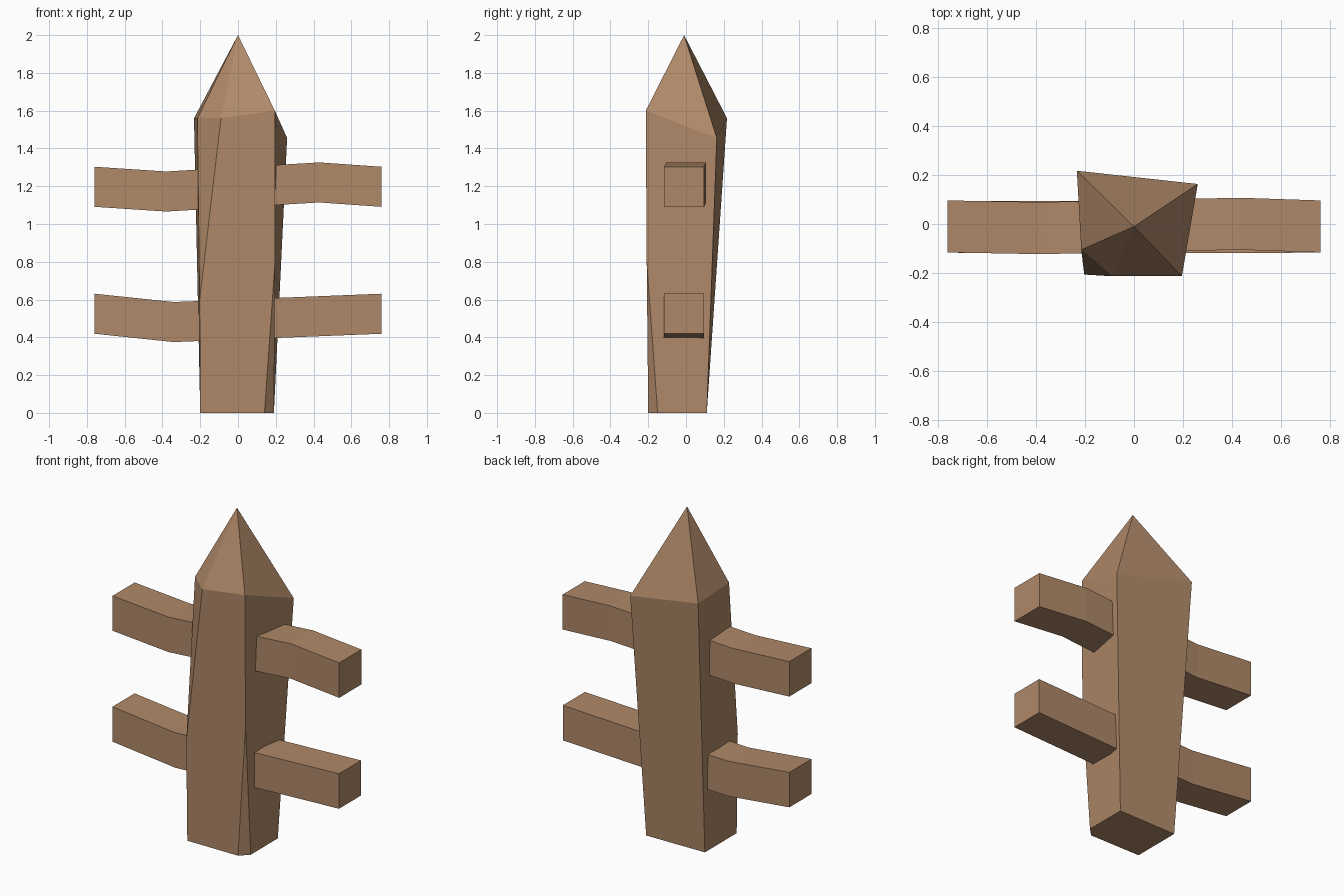
import bpy, bmesh

if "Cube" in bpy.data.objects:
    bpy.data.objects.remove(bpy.data.objects["Cube"])

wood = bpy.data.materials.new("wood")
wood.diffuse_color = (0.43, 0.25, 0.14, 1)
wood.use_nodes = True
wood.node_tree.nodes["Principled BSDF"].inputs["Base Color"].default_value = wood.diffuse_color


def make(name, verts, faces):
    mesh = bpy.data.meshes.new(name)
    mesh.from_pydata(verts, [], faces)
    bm = bmesh.new()
    bm.from_mesh(mesh)
    bmesh.ops.recalc_face_normals(bm, faces=bm.faces)
    bm.to_mesh(mesh)
    bm.free()
    mesh.materials.append(wood)
    obj = bpy.data.objects.new(name, mesh)
    bpy.context.collection.objects.link(obj)
    return obj


# Pointed post: rough-hewn, with two long tapering corner cuts
base = [(-.2, -.2, 0), (.14, -.2, 0), (.19, -.15, 0), (.19, .11, 0), (-.2, .105, 0)]
shoulder = [(-.215, -.105, 1.56), (-.09, -.213, 1.56), (.195, -.213, 1.6),
            (.26, .163, 1.455), (-.233, .217, 1.56)]
cut_ends = [(-.203, -.206, .6), (.196, -.208, .8)]
tip = [(0, -.01, 2)]
faces = [(4, 3, 2, 1, 0),
         (0, 1, 11, 7, 6, 10),      # front
         (1, 2, 11),                # lower right cut
         (2, 3, 8, 7, 11),          # right
         (3, 4, 9, 8),              # back
         (4, 0, 10, 5, 9),          # left
         (10, 6, 5)]                # upper left cut
faces += [(5 + i, 5 + (i + 1) % 5, 12) for i in range(5)]
make("pointed_post", base + shoulder + cut_ends + tip, faces)


# Rails: square section swept through a bent centre line
def rail(name, path, half=.106):
    verts, faces = [], []
    for x, y, z in path:
        verts += [(x, y + a * half, z + b * half)
                  for a, b in ((-1, -1), (1, -1), (1, 1), (-1, 1))]
    for s in range(len(path) - 1):
        for i in range(4):
            j = (i + 1) % 4
            faces.append((4 * s + i, 4 * s + j, 4 * s + 4 + j, 4 * s + 4 + i))
    n = len(verts)
    faces += [(0, 1, 2, 3), (n - 4, n - 3, n - 2, n - 1)]
    return make(name, verts, faces)


rail("upper_rail", [(-.76, -.01, 1.197), (-.38, -.017, 1.172),
                    (.43, .001, 1.22), (.76, -.01, 1.197)])
rail("lower_rail", [(-.76, -.011, .525), (-.34, -.013, .481), (.76, -.011, .525)])
